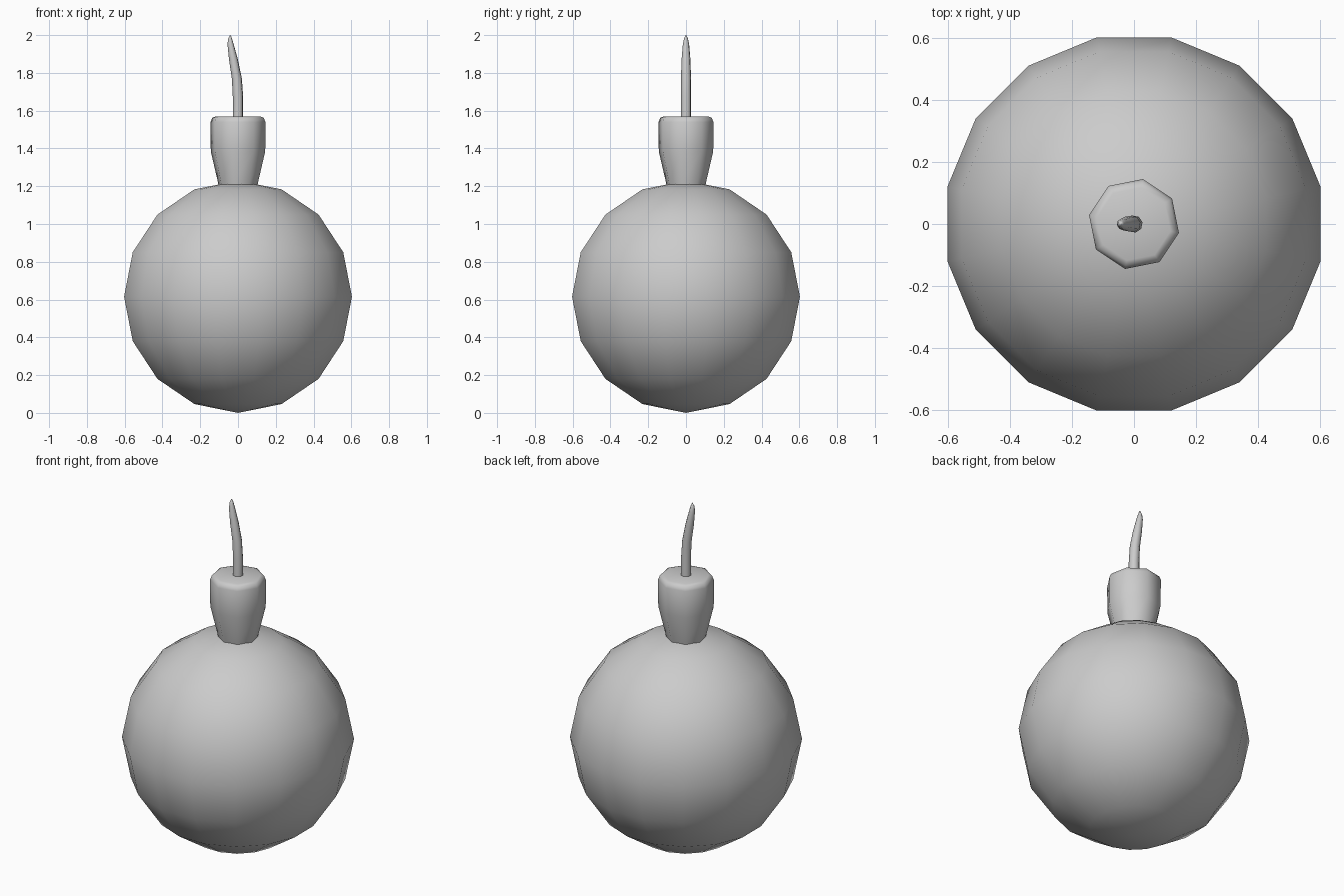
import bpy, bmesh, math
from mathutils import Matrix

default = bpy.data.objects.get("Cube")
if default:
    bpy.data.objects.remove(default, do_unlink=True)

grey = bpy.data.materials.new("plain grey")
grey.use_nodes = True
grey.diffuse_color = (0.6, 0.6, 0.6, 1)
grey.node_tree.nodes["Principled BSDF"].inputs["Base Color"].default_value = (0.6, 0.6, 0.6, 1)


def finish(name, bm, smooth_angle):
    """Turn a bmesh into a named, smooth-shaded object."""
    bmesh.ops.recalc_face_normals(bm, faces=bm.faces)
    mesh = bpy.data.meshes.new(name)
    bm.to_mesh(mesh)
    bm.free()
    mesh.materials.append(grey)
    obj = bpy.data.objects.new(name, mesh)
    bpy.context.collection.objects.link(obj)
    bpy.ops.object.select_all(action='DESELECT')
    obj.select_set(True)
    bpy.context.view_layer.objects.active = obj
    bpy.ops.object.shade_smooth_by_angle(angle=math.radians(smooth_angle))
    return obj


def loft(name, rings, sides, turn, smooth_angle):
    """Skin regular polygons given as (centre x, z, radius)."""
    bm = bmesh.new()
    loops = []
    for cx, z, r in rings:
        angles = [turn + math.tau * i / sides for i in range(sides)]
        loops.append([bm.verts.new((cx + r * math.cos(a), r * math.sin(a), z)) for a in angles])
    for low, high in zip(loops, loops[1:]):
        for i in range(sides):
            j = (i + 1) % sides
            bm.faces.new((low[i], low[j], high[j], high[i]))
    bm.faces.new(loops[0])
    bm.faces.new(loops[-1])
    return finish(name, bm, smooth_angle)


half_step = math.pi / 16

# Round body, turned so flat sides face the axes
bm = bmesh.new()
bmesh.ops.create_uvsphere(
    bm, u_segments=16, v_segments=8, radius=0.615,
    matrix=Matrix.Translation((0, 0, 0.615)) @ Matrix.Rotation(half_step, 4, 'Z'))
finish("round_body", bm, 80)

# Flared neck with a rounded upper rim
neck = [(0, 1.205, 0.105), (0, 1.22, 0.108), (0, 1.385, 0.147), (0, 1.54, 0.148),
        (0, 1.562, 0.139), (0, 1.57, 0.12)]
loft("neck", neck, 8, -half_step, 60)

# Tapered fuse leaning to one side
fuse = [(0, 1.55, 0.028), (0, 1.67, 0.028), (-0.006, 1.77, 0.027),
        (-0.024, 1.87, 0.024), (-0.039, 1.95, 0.017), (-0.042, 1.98, 0.011),
        (-0.041, 2.0, 0.002)]
loft("fuse", fuse, 8, half_step, 80)
